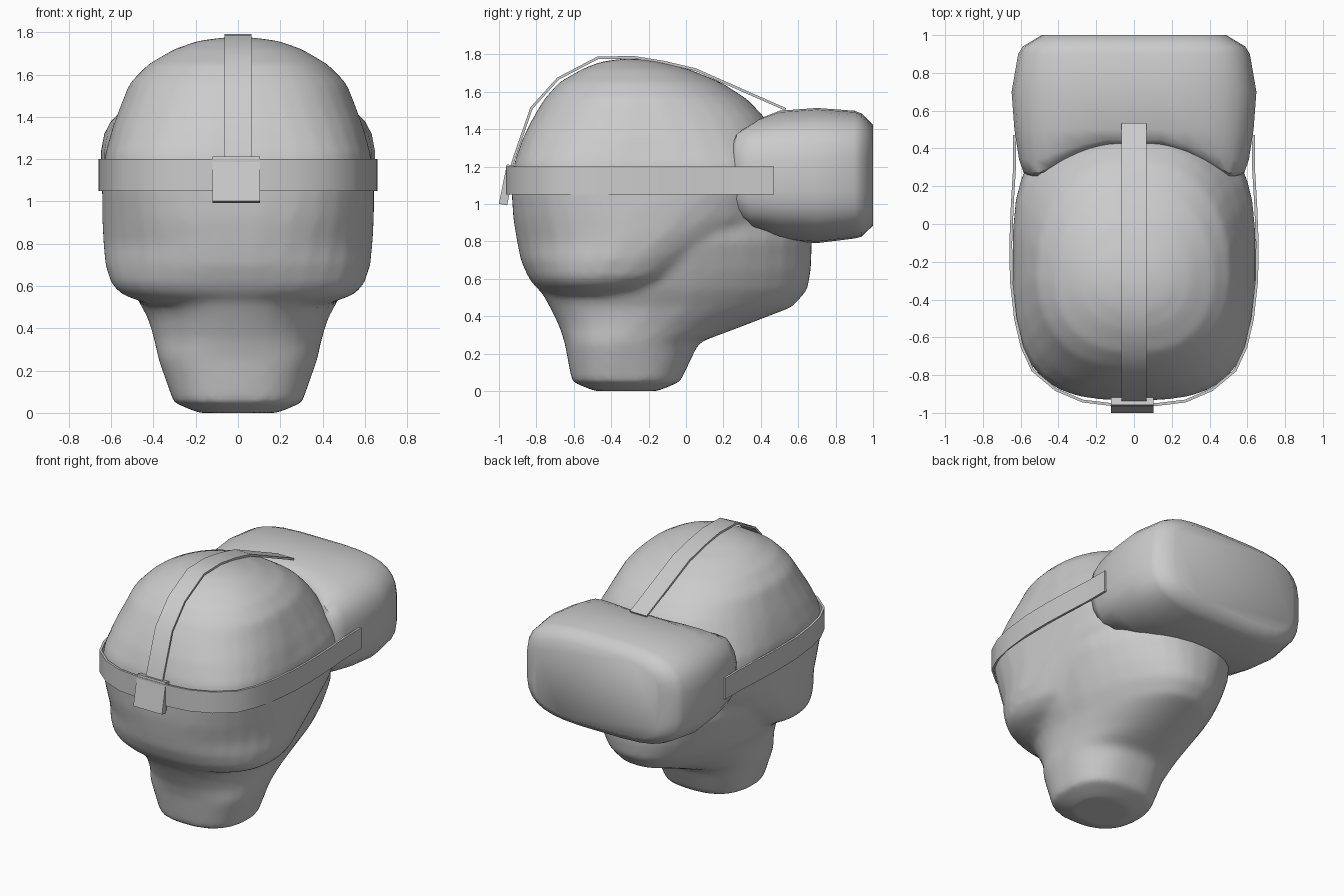
import bpy, bmesh, math
from mathutils import Vector

cube = bpy.data.objects.get("Cube")
if cube:
    bpy.data.objects.remove(cube)

grey = bpy.data.materials.new("plain grey")
grey.use_nodes = True
tone = (0.6, 0.6, 0.6, 1)
grey.diffuse_color = tone
grey.node_tree.nodes["Principled BSDF"].inputs["Base Color"].default_value = tone


def finish(name, bm, sharp=None):
    """Make an object; sharp is the edge angle kept crisp in smooth shading."""
    bmesh.ops.recalc_face_normals(bm, faces=bm.faces)
    mesh = bpy.data.meshes.new(name)
    bm.to_mesh(mesh)
    bm.free()
    mesh.materials.append(grey)
    ob = bpy.data.objects.new(name, mesh)
    bpy.context.collection.objects.link(ob)
    if sharp:
        bpy.context.view_layer.objects.active = ob
        ob.select_set(True)
        bpy.ops.object.shade_smooth_by_angle(angle=math.radians(sharp))
        ob.select_set(False)
    return ob


def superellipse(a, b, n, count=32):
    """Points of a rounded outline with half sizes a and b."""
    pts = []
    for i in range(count):
        t = math.tau * (i + 0.5) / count
        c, s = math.cos(t), math.sin(t)
        pts.append((a * math.copysign(abs(c) ** (2 / n), c),
                    b * math.copysign(abs(s) ** (2 / n), s)))
    return pts


def loft(bm, rings):
    """Skin closed rings together and cap both ends."""
    loops = [[bm.verts.new(p) for p in ring] for ring in rings]
    for low, high in zip(loops, loops[1:]):
        for i in range(len(low)):
            j = (i + 1) % len(low)
            bm.faces.new((low[i], low[j], high[j], high[i]))
    bm.faces.new(loops[0])
    bm.faces.new(loops[-1])


def level_ring(z, back, front, half, n, taper):
    """Horizontal egg outline, narrowed towards +y by taper."""
    mid, deep = (back + front) / 2, (front - back) / 2
    return [(x * (1 - taper * max(0, y / deep)), mid + y, z)
            for x, y in superellipse(half, deep, n)]


def upright_ring(y, low, high, half, n):
    mid = (low + high) / 2
    return [(x, y, mid + z) for x, z in superellipse(half, (high - low) / 2, n)]


def strap(name, path, width, thick):
    """Flat band: path gives (point, outward, across) triples."""
    bm = bmesh.new()
    rings = []
    for p, out, side in path:
        p, out, side = Vector(p), Vector(out).normalized(), Vector(side)
        rings.append([p + side * (s * width / 2) + out * (o * thick)
                      for s, o in ((-1, 0), (1, 0), (1, 1), (-1, 1))])
    loft(bm, rings)
    return finish(name, bm, 40)


# Head: skull fused with the neck and jaw into one skin
bm = bmesh.new()
skull = [(.52, -.75, -.15, .44, 2.2, 0), (.56, -.81, -.06, .55, 2.2, 0),
         (.61, -.845, .04, .6, 2.3, 0), (.7, -.885, .22, .63, 2.3, .1),
         (.8, -.905, .42, .64, 2.4, .15), (.92, -.925, .54, .645, 2.7, .1),
         (1.08, -.935, .54, .645, 3.1, 0), (1.22, -.92, .51, .63, 3.1, 0),
         (1.35, -.875, .47, .595, 2.8, .05), (1.46, -.82, .425, .555, 2.6, .1),
         (1.56, -.76, .33, .515, 2.5, .12), (1.65, -.68, .19, .425, 2.4, .1),
         (1.72, -.56, .02, .305, 2.3, .1), (1.76, -.46, -.14, .19, 2, 0),
         (1.775, -.36, -.24, .08, 2, 0)]
loft(bm, [level_ring(*r) for r in skull])
neck_and_jaw = [(0, -.49, -.15, .19, 2.3, 0), (.05, -.61, -.03, .305, 2.5, 0),
                (.26, -.65, .07, .38, 2.5, .1), (.35, -.68, .31, .4, 2.4, .25),
                (.45, -.73, .57, .43, 2.4, .3), (.54, -.78, .65, .48, 2.4, .25),
                (.65, -.8, .67, .52, 2.3, .15), (.8, -.8, .675, .57, 2.3, .1),
                (1.1, -.8, .66, .58, 2.3, .1)]
loft(bm, [level_ring(*r) for r in neck_and_jaw])
head = finish("head", bm)
fuse = head.modifiers.new("fuse", 'REMESH')
fuse.mode = 'VOXEL'
fuse.voxel_size = 0.025
fuse.use_smooth_shade = True
soften = head.modifiers.new("soften", 'SMOOTH')
soften.factor = 0.5
soften.iterations = 6

# Headset: rounded box whose rear edge wraps around the face
bm = bmesh.new()
body = [(.25, .95, 1.4, .54, 3.3), (.27, .88, 1.44, .585, 3.3), (.34, .83, 1.475, .61, 3.2),
        (.5, .805, 1.5, .635, 3.2), (.7, .79, 1.515, .65, 3.2), (.9, .815, 1.5, .615, 3.4),
        (.94, .825, 1.485, .59, 3.6), (1.0, .885, 1.425, .49, 4.5)]
rings = []
for y, low, high, half, n in body:
    wrap = max(0, .5 - y) / .25
    rings.append([(x, py + .18 * wrap * max(0, 1 - (x / .5) ** 2), z)
                  for x, py, z in upright_ring(y, low, high, half, n)])
loft(bm, rings)
finish("headset", bm, 50)

# Side strap: one half of the path, mirrored around the back of the head
half_path = [(.625, .47), (.625, .3), (.637, .1), (.645, -.1), (.642, -.3), (.62, -.5),
             (.585, -.65), (.53, -.77), (.41, -.87), (.27, -.93), (.12, -.948)]
path = half_path + [(-x, y) for x, y in reversed(half_path)]
band = []
for i, (x, y) in enumerate(path):
    a, b = path[max(i - 1, 0)], path[min(i + 1, len(path) - 1)]
    band.append(((x, y, 1.125), (b[1] - a[1], a[0] - b[0], 0), (0, 0, 1)))
strap("side_strap", [(p, (-Vector(out) if out[0] * p[0] + out[1] * p[1] < 0 else out), side)
                     for p, out, side in band], .15, .015)

# Top strap: over the crown from the rear block to the headset
arc = [(-.94, 1.15), (-.91, 1.25), (-.82, 1.51), (-.68, 1.665), (-.47, 1.775),
       (-.28, 1.778), (-.12, 1.752), (.05, 1.712), (.28, 1.61), (.53, 1.5)]
over = []
for i, (y, z) in enumerate(arc):
    a, b = arc[max(i - 1, 0)], arc[min(i + 1, len(arc) - 1)]
    over.append(((0, y, z), (0, a[1] - b[1], b[0] - a[0]), (1, 0, 0)))
strap("top_strap", over, .13, .014)

# Rear block joining the straps
bm = bmesh.new()
bmesh.ops.create_cube(bm, size=1)
block = finish("rear_block", bm)
block.scale = (.225, .045, .215)
block.rotation_euler = (-.2, 0, 0)
block.location = (-.008, -.957, 1.103)
